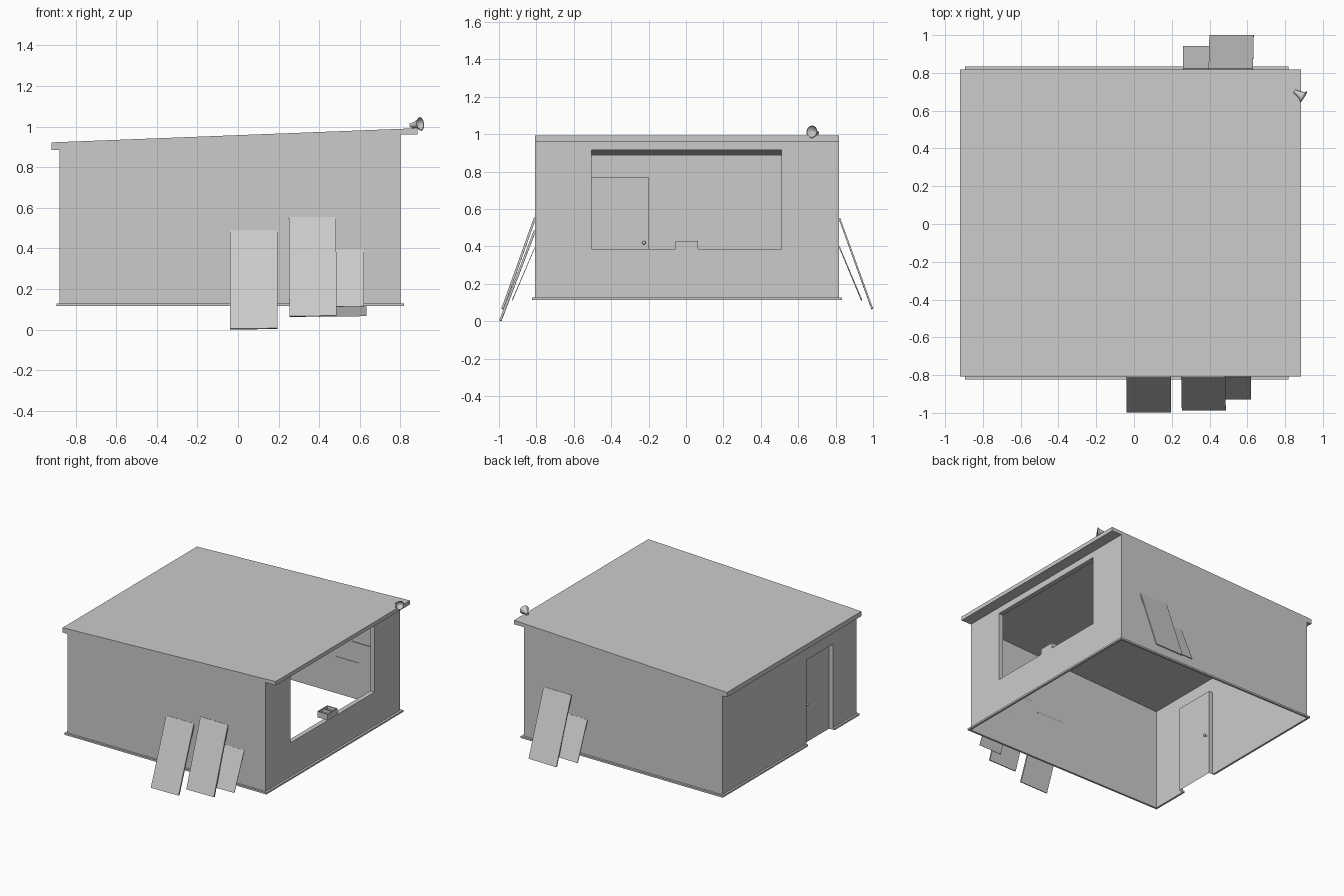
import bpy, bmesh, math
from mathutils import Vector

if "Cube" in bpy.data.objects:
    bpy.data.objects.remove(bpy.data.objects["Cube"])

X0, X1, Y0, Y1 = -0.88, 0.80, -0.808, 0.818   # wall planes
ZB, ZL, ZR = 0.115, 0.885, 0.962              # wall bottom, low eave, high eave


def mesh(name, verts, faces, fix=False):
    me = bpy.data.meshes.new(name)
    me.from_pydata([tuple(v) for v in verts], [], faces)
    if fix:
        bm = bmesh.new()
        bm.from_mesh(me)
        bmesh.ops.recalc_face_normals(bm, faces=bm.faces)
        bm.to_mesh(me)
        bm.free()
    ob = bpy.data.objects.new(name, me)
    bpy.context.collection.objects.link(ob)
    return ob


def prism(name, base, offset):
    """Closed solid: polygon swept along an offset."""
    n = len(base)
    base = [Vector(p) for p in base]
    verts = base + [p + Vector(offset) for p in base]
    faces = [list(range(n))[::-1], list(range(n, 2 * n))]
    faces += [(i, (i + 1) % n, (i + 1) % n + n, i + n) for i in range(n)]
    return mesh(name, verts, faces, True)


def box(name, x0, x1, y0, y1, z0, z1):
    return prism(name, [(x0, y0, z0), (x1, y0, z0), (x1, y1, z0), (x0, y1, z0)],
                 (0, 0, z1 - z0))


# Sloping roof slab with end overhangs
roof = [(-0.92, ZL), (-0.92, 0.922), (0.885, 0.992), (0.885, ZR), (X1, ZR), (X0, ZL)]
prism("roof", [(x, Y0, z) for x, z in roof], (0, Y1 - Y0, 0))

# Thin side walls
for name, y, order in (("front_wall", Y0, (0, 1, 2, 3)), ("back_wall", Y1, (3, 2, 1, 0))):
    mesh(name, [(X0, y, ZB), (X1, y, ZB), (X1, y, ZR), (X0, y, ZL)], [order])

# Right wall with serving window and its inward reveal
wy0, wy1, wz0, wz1, wd = -0.505, 0.51, 0.385, 0.915, 0.036
outer = [(X1, Y0, ZB), (X1, Y1, ZB), (X1, Y1, ZR), (X1, Y0, ZR)]
inner = [(X1, wy0, wz0), (X1, wy1, wz0), (X1, wy1, wz1), (X1, wy0, wz1)]
deep = [(X1 - wd, y, z) for _, y, z in inner]
faces = []
for i in range(4):
    j = (i + 1) % 4
    faces += [(i, j, j + 4, i + 4), (i + 4, j + 4, j + 8, i + 8)]
mesh("window_wall", outer + inner + deep, faces)

# Left wall with door opening, jambs and recessed door
dy0, dy1, dz, dd = -0.52, -0.20, 0.77, 0.032
wall = [(Y1, ZB), (dy1, ZB), (dy1, dz), (dy0, dz), (dy0, ZB), (Y0, ZB), (Y0, ZL), (Y1, ZL)]
verts = [(X0, y, z) for y, z in wall] + [(X0 + dd, y, z) for y, z in wall[1:5]]
mesh("door_wall", verts, [tuple(range(8)), (2, 1, 8, 9), (3, 2, 9, 10), (4, 3, 10, 11)])
mesh("door", verts[8:], [(0, 1, 2, 3)])

# Door knobs on both sides
for side, name in ((-1, "outer_knob"), (1, "inner_knob")):
    x = X0 + dd
    bpy.ops.mesh.primitive_cylinder_add(vertices=8, radius=0.004, depth=0.022,
                                        location=(x + side * 0.011, -0.225, 0.42),
                                        rotation=(0, math.pi / 2, 0))
    bpy.context.object.name = name + "_stem"
    bpy.ops.mesh.primitive_uv_sphere_add(segments=12, ring_count=8, radius=0.01,
                                         location=(x + side * 0.022, -0.225, 0.42))
    bpy.context.object.name = name
    bpy.ops.object.shade_smooth_by_angle()

# Base trim, interrupted at the door
t0, t1 = ZB, 0.128
tx0, tx1, ty0, ty1 = -0.895, 0.817, -0.823, 0.834
box("front_trim", tx0, tx1, ty0, Y0, t0, t1)
box("back_trim", tx0, tx1, Y1, ty1, t0, t1)
box("right_trim", X1, tx1, Y0, Y1, t0, t1)
box("left_trim_long", tx0, X0, dy1, Y1, t0, t1)
box("left_trim_short", tx0, X0, Y0, dy0, t0, t1)


# Boards leaning on the front and back walls
def board(name, x0, x1, side, ytop, ztop, ybot, zbot, thick, skew=0.0):
    slope = Vector((0, (ybot - ytop) * side, zbot - ztop)).normalized()
    n = Vector((0, -slope.z * side, slope.y * side)) * thick
    pts = [(x0 + skew, side * ybot, zbot), (x1 + skew, side * ybot, zbot + 0.003),
           (x1, side * ytop, ztop), (x0, side * ytop, ztop)]
    prism(name, pts, -n)


board("front_board_left", -0.04, 0.195, -1, 0.813, 0.488, 0.998, 0.004, 0.012)
board("front_board_middle", 0.25, 0.483, -1, 0.813, 0.555, 0.987, 0.066, 0.012, 0.003)
board("front_board_small", 0.43, 0.62, -1, 0.81, 0.395, 0.93, 0.112, 0.003)
board("back_board_large", 0.395, 0.63, 1, 0.824, 0.553, 1.0, 0.066, 0.009, 0.004)
board("back_board_small", 0.26, 0.45, 1, 0.822, 0.4, 0.942, 0.112, 0.006)

# Two-compartment tray on the window sill
bx0, bx1, by0, by1, bz0, bz1, w = 0.71, 0.798, -0.055, 0.065, wz0, 0.43, 0.006
box("tray_floor", bx0, bx1, by0, by1, bz0, bz0 + 0.02)
box("tray_inner_side", bx0, bx0 + w, by0, by1, bz0 + 0.02, bz1)
box("tray_outer_side", bx1 - w, bx1, by0, by1, bz0 + 0.02, bz1)
for name, y in (("tray_end_a", by0), ("tray_divider", (by0 + by1 - w) / 2), ("tray_end_b", by1 - w)):
    box(name, bx0 + w, bx1 - w, y, y + w, bz0 + 0.02, bz1)

# Open horn on the roof corner
axis = Vector((0.85, -0.53, 0.12)).normalized()
rot = axis.to_track_quat('Z', 'Y').to_matrix()
start = Vector((0.850, 0.703, 1.006))
profile = [(0.0, 0.0), (0.010, 0.0), (0.013, 0.018), (0.023, 0.045), (0.034, 0.058),
           (0.030, 0.057), (0.018, 0.040), (0.0, 0.030)]
N = 16
verts = [start + rot @ Vector((r * math.cos(a), r * math.sin(a), h))
         for r, h in profile for a in (2 * math.pi * k / N for k in range(N))]
faces = [(i * N + k, i * N + (k + 1) % N, (i + 1) * N + (k + 1) % N, (i + 1) * N + k)
         for i in range(len(profile) - 1) for k in range(N)]
horn = mesh("roof_horn", verts, faces)
bm = bmesh.new()
bm.from_mesh(horn.data)
bmesh.ops.remove_doubles(bm, verts=bm.verts, dist=1e-5)
bmesh.ops.recalc_face_normals(bm, faces=bm.faces)
bm.to_mesh(horn.data)
bm.free()
bpy.ops.object.select_all(action='DESELECT')
bpy.context.view_layer.objects.active = horn
horn.select_set(True)
bpy.ops.object.shade_smooth_by_angle()
box("horn_mount", 0.858, 0.87, 0.69, 0.702, 0.985, 1.004)
